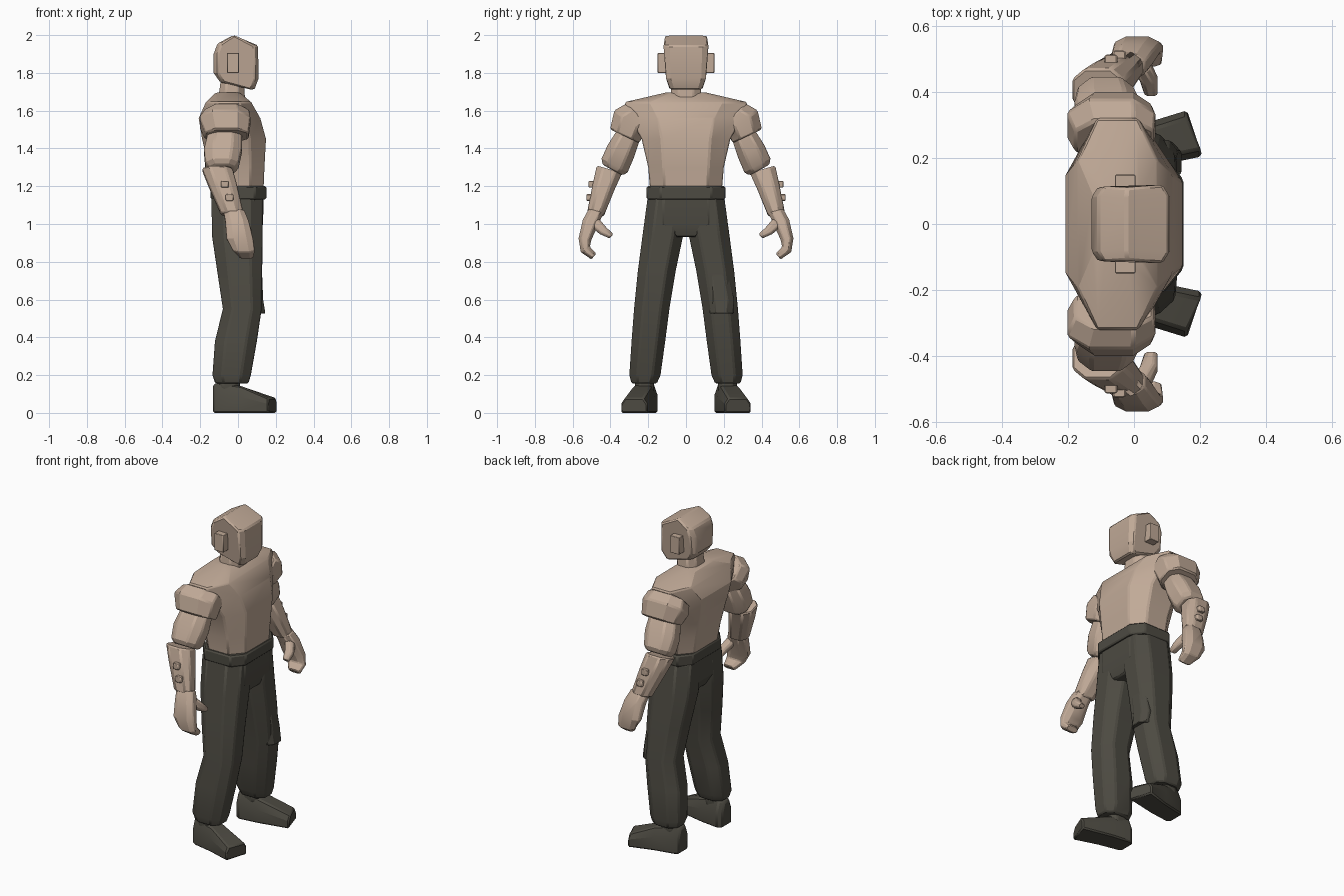
import bpy, bmesh, math


def material(name, rgb):
    m = bpy.data.materials.new(name)
    m.diffuse_color = (*rgb, 1)
    return m


SKIN = material("tan skin", (0.53, 0.40, 0.31))
CLOTH = material("dark trousers", (0.075, 0.07, 0.055))


def loft(name, rings, mat, bevel=0.008):
    """Skin a list of equal-length point rings and cap both ends."""
    bm = bmesh.new()
    vs = [[bm.verts.new(p) for p in r] for r in rings]
    n = len(vs[0])
    for a, b in zip(vs, vs[1:]):
        for i in range(n):
            j = (i + 1) % n
            bm.faces.new((a[i], a[j], b[j], b[i]))
    bm.faces.new(vs[0])
    bm.faces.new(vs[-1])
    bmesh.ops.recalc_face_normals(bm, faces=bm.faces)
    me = bpy.data.meshes.new(name)
    bm.to_mesh(me)
    bm.free()
    me.materials.append(mat)
    me.shade_smooth()
    me.set_sharp_from_angle(angle=math.radians(25))
    ob = bpy.data.objects.new(name, me)
    bpy.context.collection.objects.link(ob)
    if bevel:
        b = ob.modifiers.new("soft edges", 'BEVEL')
        b.width, b.segments = bevel, 1
        b.limit_method, b.angle_limit = 'ANGLE', math.radians(35)
    return ob


def ring(cx, cy, cz, hx, hy, tilt=0, side=1, fx=0.5, fy=0.5):
    """Eight-sided section, tilted about x, mirrored in y by side."""
    t = math.radians(tilt)
    pts = [(1, -fy), (1, fy), (fx, 1), (-fx, 1), (-1, fy), (-1, -fy), (-fx, -1), (fx, -1)]
    return [(cx + u * hx, side * (cy + v * hy * math.cos(t)), cz + v * hy * math.sin(t))
            for u, v in pts]


def span(z, x0, x1, y0, y1, side=1, fx=0.5, fy=0.5):
    """Level section given by its limits."""
    return ring((x0 + x1) / 2, (y0 + y1) / 2, z, (x1 - x0) / 2, (y1 - y0) / 2, 0, side, fx, fy)


# head: side profile swept across, narrower at the cheeks
profile = [(-0.125, 1.90, .115), (-0.105, 1.955, .115), (-0.02, 2.0, .11), (0.11, 1.945, .12),
           (0.113, 1.77, .112), (0.09, 1.71, .085), (-0.09, 1.75, .085), (-0.125, 1.80, .105)]
loft("head", [[(x * kx - 0.004, hy * ky, z) for x, z, hy in profile]
              for kx, ky in ((.82, -1), (1, -.72), (1, .72), (.82, 1))], SKIN)
loft("neck", [span(1.62, -.11, .04, -.085, .085), span(1.77, -.09, .03, -.075, .075)], SKIN)

# torso
loft("torso", [span(1.18, -.135, .135, -.19, .19, fy=.6),
               span(1.30, -.155, .14, -.20, .20, fy=.6),
               span(1.45, -.19, .148, -.235, .235, fy=.55),
               span(1.56, -.208, .118, -.295, .295, fy=.5),
               span(1.645, -.17, .07, -.325, .325, fy=.6),
               span(1.695, -.12, .01, -.11, .11, fy=.7)], SKIN)

# belt and hips
loft("waistband", [span(z, -.145, .15, -.208, .208, fx=.6, fy=.65) for z in (1.13, 1.2)], CLOTH)
loft("hips", [span(1.15, -.14, .135, -.2, .2, fx=.6, fy=.6),
              span(1.0, -.138, .133, -.18, .18, fx=.6, fy=.7),
              span(.93, -.10, .11, -.07, .07, fx=.6, fy=.7)], CLOTH)

for s, tag in ((1, "left"), (-1, "right")):
    # ear plate
    loft(tag + "_ear", [span(z, -.058, .005, .10, .15, s, .9, .9) for z in (1.80, 1.905)], SKIN)

    # arm
    loft(tag + "_shoulder", [ring(-.06, .25, 1.575, .12, .09, 45, s),
                             ring(-.07, .30, 1.54, .135, .10, 38, s),
                             ring(-.06, .325, 1.465, .115, .085, 25, s)], SKIN)
    loft(tag + "_upper_arm", [ring(-.07, .305, 1.47, .09, .065, 25, s),
                              ring(-.08, .345, 1.385, .10, .077, 26, s),
                              ring(-.085, .378, 1.31, .088, .078, 28, s),
                              ring(-.085, .388, 1.285, .07, .06, 28, s)], SKIN)
    loft(tag + "_forearm", [ring(-.11, .405, 1.29, .08, .07, 16, s),
                            ring(-.08, .435, 1.20, .075, .06, 16, s),
                            ring(-.03, .48, 1.05, .06, .045, 16, s)], SKIN)
    for k in (0, 1):
        x, y, z = -.07 + .025 * k, .495 + .012 * k, 1.21 - .07 * k
        loft(f"{tag}_wrist_stud_{k + 1}",
             [span(z + d, x - .02, x + .02, y - .04, y + .02, s, .8, .8) for d in (-.018, .018)],
             SKIN, .004)
    loft(tag + "_hand", [ring(-.022, .475, 1.07, .055, .04, 16, s),
                         ring(-.005, .505, 1.01, .062, .043, 18, s),
                         ring(.01, .535, .92, .07, .034, 8, s),
                         ring(.03, .533, .865, .058, .028, -30, s),
                         ring(.045, .488, .828, .038, .02, -50, s)], SKIN, .005)
    loft(tag + "_thumb", [ring(.02, .485, 1.01, .03, .03, -35, s),
                          ring(.045, .44, .965, .027, .025, -45, s),
                          ring(.052, .395, .935, .02, .015, -50, s)], SKIN, .004)

    # trouser leg
    loft(tag + "_trouser_leg", [span(1.14, -.14, .13, .0, .203, s),
                                span(.94, -.138, .13, .015, .23, s),
                                span(.75, -.11, .128, .055, .255, s),
                                span(.55, -.08, .125, .088, .275, s),
                                span(.38, -.122, .10, .11, .288, s),
                                span(.20, -.135, .068, .135, .30, s),
                                span(.155, -.12, .055, .155, .288, s)], CLOTH)

    # shoe, turned outwards
    loft(tag + "_ankle", [span(z, -.11, .01, .17, .27, s) for z in (.10, .18)], CLOTH)
    foot = [(-.132, .17, .26, .15), (-.105, .15, .275, .16), (.015, .165, .30, .142), (.183, .205, .345, .078)]
    rows = []
    for x, y0, y1, h in foot:
        skew = .022 if x > .1 else 0
        top = .022
        rows.append([(x + skew, s * y0, 0), (x - skew, s * y1, 0), (x - skew, s * y1, h * .6),
                     (x - skew, s * (y1 - top), h), (x + skew, s * (y0 + top), h), (x + skew, s * y0, h * .6)])
    loft(tag + "_shoe", rows, CLOTH)

# cloth fold hanging over one knee
loft("knee_fold", [span(.80, .03, .125, .10, .21), span(.60, .03, .133, .12, .255),
                   span(.525, .03, .145, .125, .25)], CLOTH, .004)
